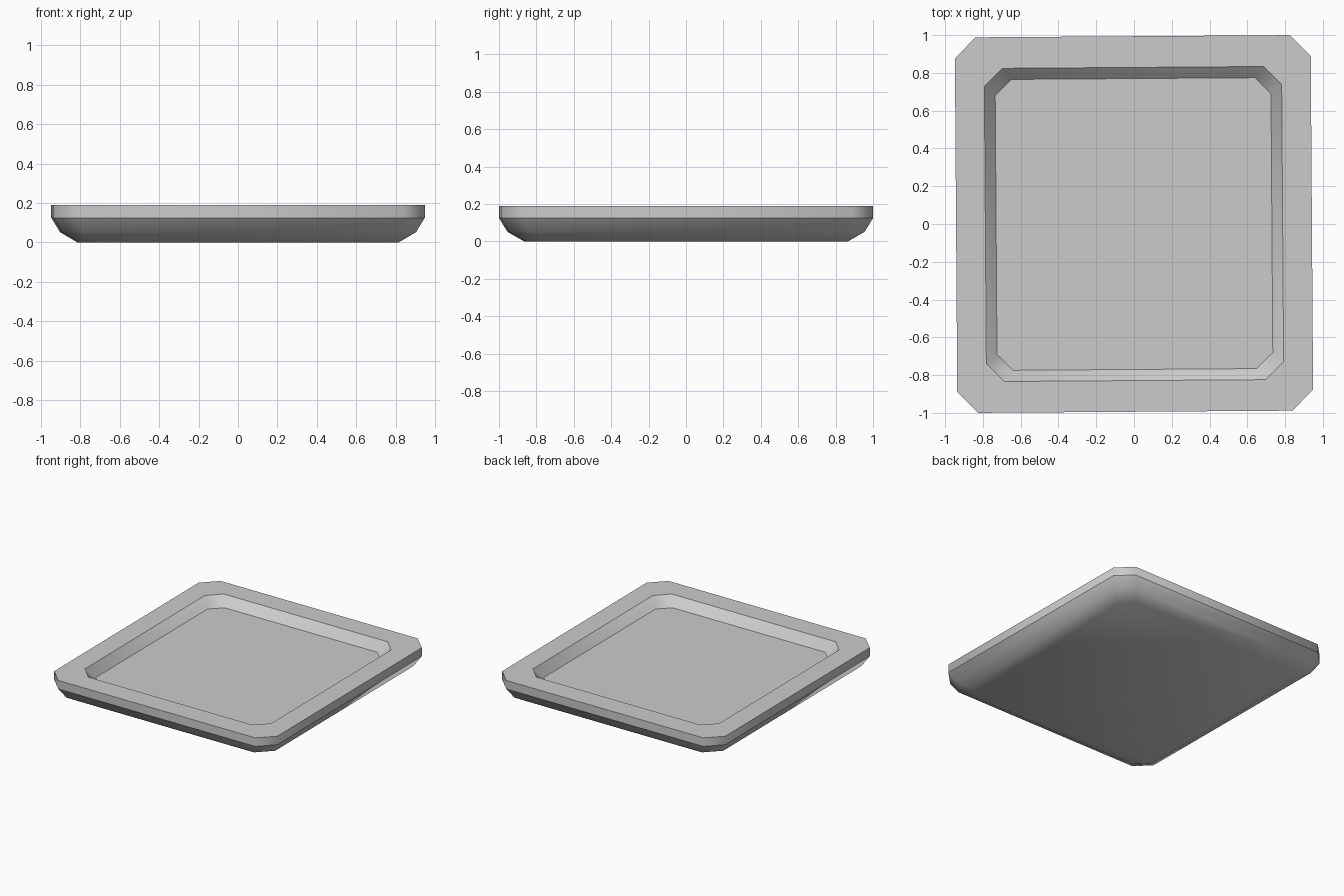
import bpy
import bmesh
import math

cube = bpy.data.objects.get("Cube")
if cube:
    bpy.data.objects.remove(cube, do_unlink=True)

# Ceramic grey material
grey = bpy.data.materials.new("plain_grey")
grey.use_nodes = True
colour = (0.6, 0.6, 0.6, 1.0)
grey.diffuse_color = colour
grey.node_tree.nodes["Principled BSDF"].inputs["Base Color"].default_value = colour


def ring(bm, hx, hy, cut, z):
    """Rectangle with cut corners, as a loop of eight vertices."""
    points = []
    for sx, sy in ((1, 1), (-1, 1), (-1, -1), (1, -1)):
        pair = [(sx * hx, sy * (hy - cut)), (sx * (hx - cut), sy * hy)]
        points += pair if sx * sy > 0 else pair[::-1]
    return [bm.verts.new((x, y, z)) for x, y in points]


# Half width, half depth, corner cut, height, crease: from underside to tray floor
sections = [
    (0.81, 0.86, 0.095, 0.0, False),
    (0.898, 0.95, 0.105, 0.052, False),
    (0.942, 0.994, 0.11, 0.125, True),
    (0.942, 0.994, 0.11, 0.19, True),
    (0.787, 0.829, 0.095, 0.19, True),
    (0.73, 0.77, 0.085, 0.12, True),
]

bm = bmesh.new()
rings = [ring(bm, *s[:4]) for s in sections]
for low, high in zip(rings, rings[1:]):
    for i in range(8):
        j = (i + 1) % 8
        bm.faces.new((low[i], low[j], high[j], high[i]))

# Underside and tray floor
bm.faces.new(rings[0][::-1])
bm.faces.new(rings[-1])
bmesh.ops.recalc_face_normals(bm, faces=bm.faces)

# Soft corners and belly, crisp rim lines
for face in bm.faces:
    face.smooth = True
for loop, section in zip(rings, sections):
    if section[4]:
        for i in range(8):
            bm.edges.get((loop[i], loop[(i + 1) % 8])).smooth = False

mesh = bpy.data.meshes.new("square_tray")
bm.to_mesh(mesh)
bm.free()
mesh.materials.append(grey)

tray = bpy.data.objects.new("square_tray", mesh)
tray.rotation_euler.z = math.radians(0.4)
bpy.context.collection.objects.link(tray)
